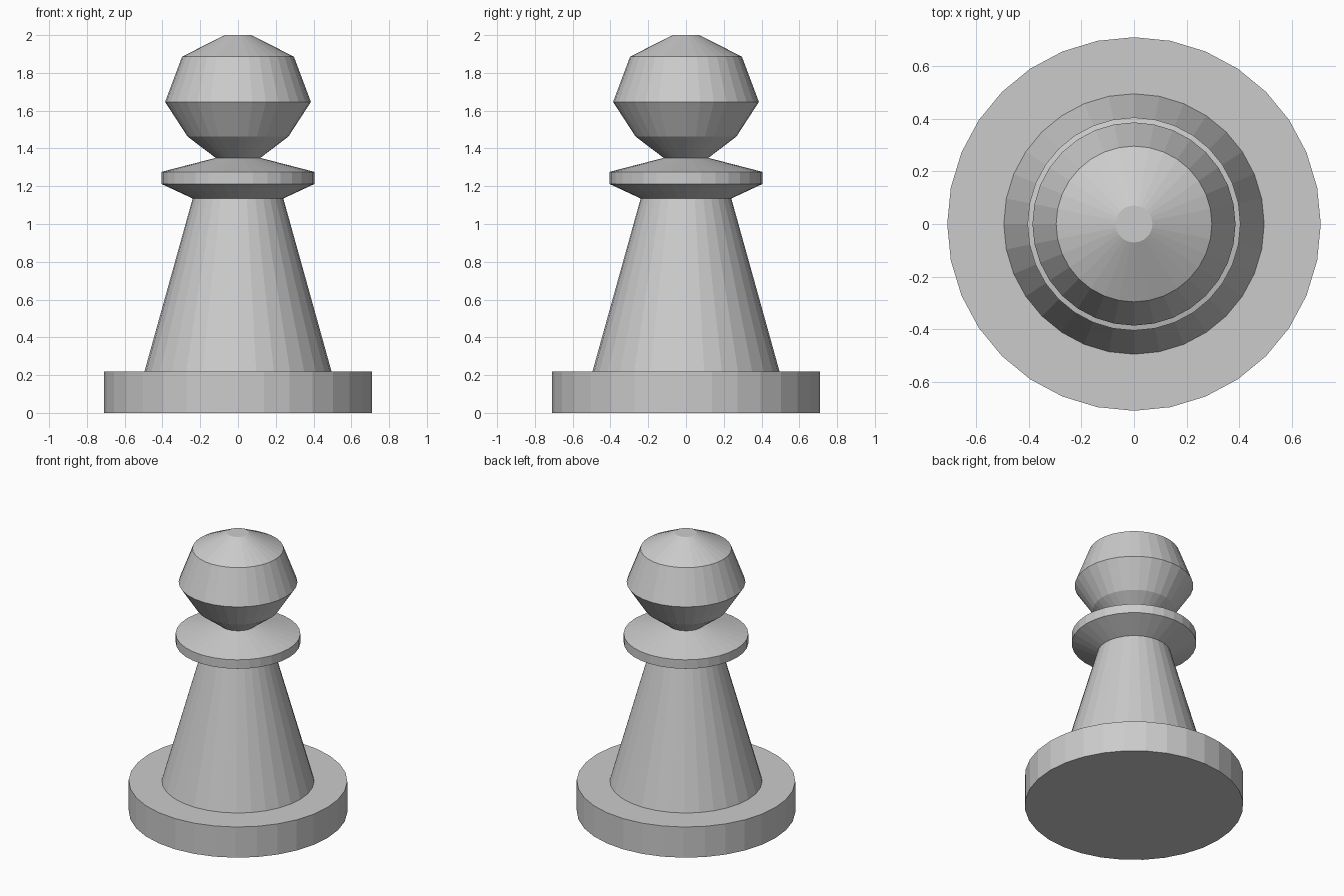
import bpy
import bmesh
import math

if "Cube" in bpy.data.objects:
    bpy.data.objects.remove(bpy.data.objects["Cube"])

SIDES = 32

grey = bpy.data.materials.new("light grey")
grey.diffuse_color = (0.6, 0.6, 0.6, 1.0)
grey.use_nodes = True
grey.node_tree.nodes["Principled BSDF"].inputs["Base Color"].default_value = grey.diffuse_color


def turned(name, profile):
    """Closed, flat-faced lathe part from (radius, height) points, bottom to top."""
    bm = bmesh.new()
    rings = []
    for r, z in profile:
        rings.append([bm.verts.new((r * math.cos(math.tau * i / SIDES),
                                    r * math.sin(math.tau * i / SIDES), z))
                      for i in range(SIDES)])
    for low, high in zip(rings, rings[1:]):
        for i in range(SIDES):
            j = (i + 1) % SIDES
            bm.faces.new((low[i], low[j], high[j], high[i]))
    bm.faces.new(rings[0][::-1])
    bm.faces.new(rings[-1])
    mesh = bpy.data.meshes.new(name)
    bm.to_mesh(mesh)
    bm.free()
    mesh.materials.append(grey)
    obj = bpy.data.objects.new(name, mesh)
    bpy.context.collection.objects.link(obj)
    return obj


# One continuous turned piece: base, tapered body, collar and faceted head
turned("pawn", [
    (0.71, 0.0), (0.71, 0.22),                                # base disc
    (0.495, 0.22), (0.24, 1.135),                             # body
    (0.405, 1.212), (0.405, 1.276), (0.118, 1.35),            # collar
    (0.267, 1.463), (0.386, 1.646), (0.296, 1.886), (0.07, 2.0),  # head
])
